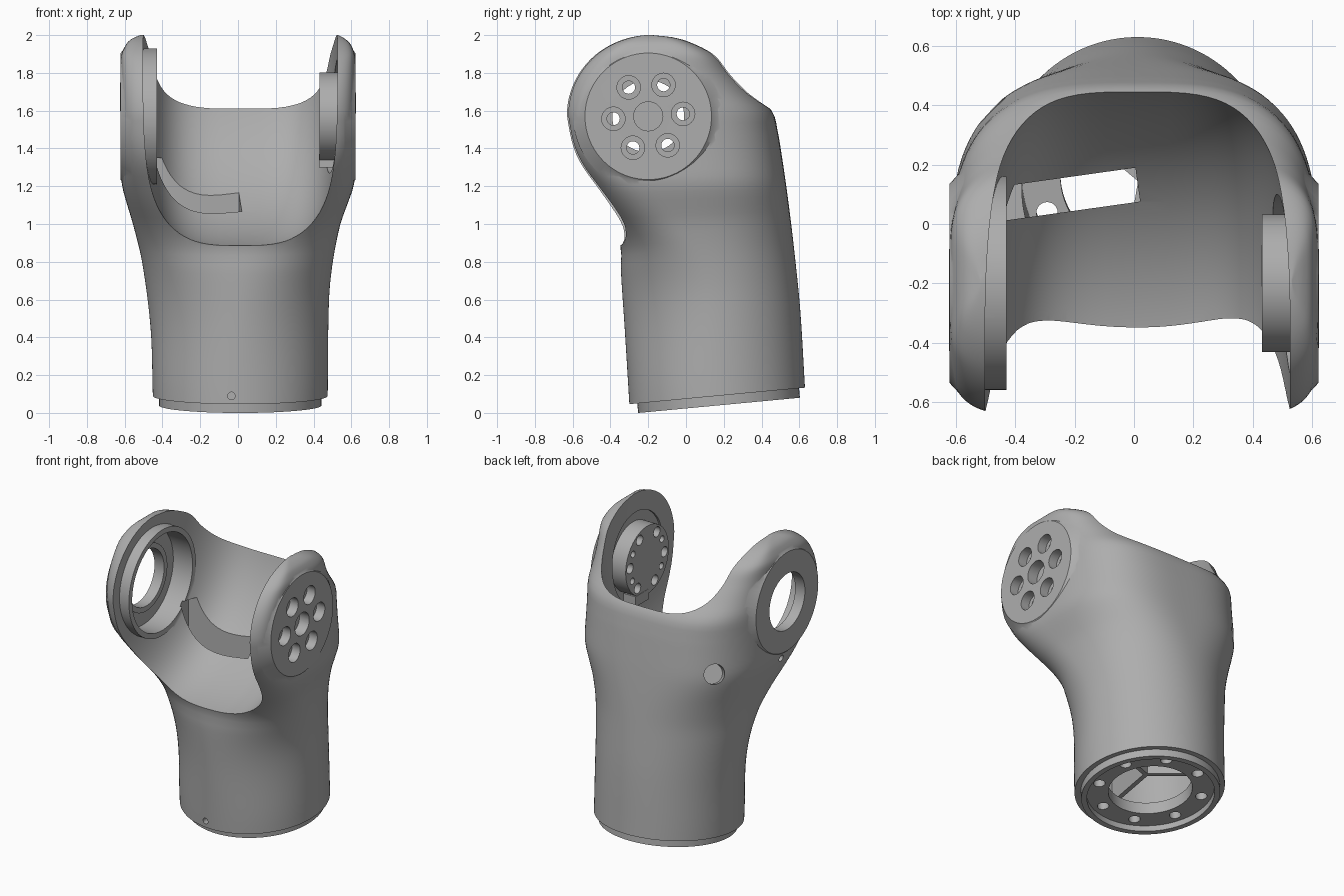
import bpy, bmesh, math
from mathutils import Vector, Matrix

cube = bpy.data.objects.get("Cube")
if cube:
    bpy.data.objects.remove(cube, do_unlink=True)

grey = bpy.data.materials.new("plain grey")
grey.use_nodes = True
COLOUR = (0.42, 0.42, 0.42, 1)
grey.diffuse_color = COLOUR
grey.node_tree.nodes["Principled BSDF"].inputs["Base Color"].default_value = COLOUR

MID = 0.012                             # centre line of the link
TAU = math.tau
HEAD = Vector((0, -0.2, 1.57))          # joint axis
BASE = Vector((MID, 0.175, 0.04))       # centre of the slanted foot
UP = Vector((0, -0.094, 1)).normalized()
X = Vector((1, 0, 0))


def make(name, bm):
    bmesh.ops.recalc_face_normals(bm, faces=bm.faces)
    me = bpy.data.meshes.new(name)
    bm.to_mesh(me)
    bm.free()
    me.materials.append(grey)
    ob = bpy.data.objects.new(name, me)
    bpy.context.collection.objects.link(ob)
    return ob


def loft(name, rings):
    bm = bmesh.new()
    loops = [[bm.verts.new(p) for p in ring] for ring in rings]
    n = len(loops[0])
    for a, b in zip(loops, loops[1:]):
        for i in range(n):
            j = (i + 1) % n
            bm.faces.new((a[i], a[j], b[j], b[i]))
    bm.faces.new(loops[0])
    bm.faces.new(loops[-1])
    return make(name, bm)


def rods(name, specs, axis, seg=48, flare=0):
    """Cylinders along axis, each (start, radius, length); flare widens the start."""
    bm = bmesh.new()
    turn = Vector((0, 0, 1)).rotation_difference(axis).to_matrix().to_4x4()
    for start, r, length in specs:
        place = Matrix.Translation(start + axis * length / 2) @ turn
        bmesh.ops.create_cone(bm, cap_ends=True, segments=seg, radius1=r + flare,
                              radius2=r, depth=length, matrix=place)
    return make(name, bm)


def box(name, centre, size, spin=0):
    bm = bmesh.new()
    place = (Matrix.Translation(centre) @ Matrix.Rotation(spin, 4, 'Z')
             @ Matrix.Diagonal((*size, 1)))
    bmesh.ops.create_cube(bm, size=1, matrix=place)
    return make(name, bm)


def combine(target, tool, mode='DIFFERENCE'):
    mod = target.modifiers.new("combine", 'BOOLEAN')
    mod.operation, mod.object, mod.solver = mode, tool, 'EXACT'
    bpy.context.view_layer.objects.active = target
    bpy.ops.object.modifier_apply(modifier=mod.name)
    bpy.data.objects.remove(tool, do_unlink=True)


def curve(points, s):
    """Smooth interpolation through (height, value) points."""
    if s <= points[0][0]:
        return points[0][1]
    for i in range(len(points) - 1):
        (a, va), (b, vb) = points[i], points[i + 1]
        if s <= b:
            p, q = points[max(i - 1, 0)], points[min(i + 2, len(points) - 1)]
            h = b - a
            ma = (vb - p[1]) / (b - p[0]) * h
            mb = (q[1] - va) / (q[0] - a) * h
            t = (s - a) / h
            return (va * (1 - t) ** 2 * (1 + 2 * t) + vb * t * t * (3 - 2 * t)
                    + ma * t * (1 - t) ** 2 - mb * t * t * (1 - t))
    return points[-1][1]


# Outer skin: blended sections from round foot to wide fork
FRONT = [(.09, -.3), (.5, -.325), (.8, -.345), (.9, -.345), (1, -.385), (1.1, -.455),
         (1.2, -.522), (1.3, -.585), (1.4, -.622), (1.57, -.652)]
BACK = [(.09, .63), (.5, .605), (.8, .575), (1.2, .53), (1.4, .502), (1.5, .485), (1.6, .457),
        (1.7, .362), (1.8, .265), (1.9, .165), (1.96, .045), (1.99, -.06), (2, -.17)]
LEFT = [(.09, .463), (.6, .47), (.8, .49), (1, .53), (1.1, .565), (1.2, .6),
        (1.28, .608), (1.88, .608), (1.95, .585), (1.98, .555), (2, .52)]
RIGHT = [(.09, .463), (.45, .475), (.8, .52), (1, .568), (1.1, .598), (1.2, .625),
         (1.28, .632), (1.88, .632), (1.95, .605), (1.98, .575), (2, .53)]
SPLIT = [(.09, .165), (.7, .12), (1.2, -.1), (1.5, -.2), (2, -.2)]
SQUARE_FRONT = [(.09, 2), (.8, 2), (1.2, 3.5), (1.5, 6), (2, 6)]
SQUARE_BACK = [(.09, 2), (.8, 2.1), (1.2, 2.8), (1.6, 3.2), (1.8, 3.8), (2, 6)]
SLANT = [(.09, .094), (.8, .09), (1.3, 0), (2, 0)]


def section(s, count=112):
    mid = curve(SPLIT, s)
    front, back = curve(FRONT, s), curve(BACK, s)
    if s > HEAD.z:
        front = HEAD.y - 0.452 * math.sqrt(max(1 - ((s - HEAD.z) / 0.43) ** 2, 1e-5))
    ring = []
    for i in range(count):
        a = TAU * (i + 0.5) / count
        c, d = math.cos(a), math.sin(a)
        n = curve(SQUARE_BACK if d > 0 else SQUARE_FRONT, s)
        w = curve(LEFT if c > 0 else RIGHT, s)
        x = MID + math.copysign(w * abs(c) ** (2 / n), c)
        reach = back - mid if d > 0 else front - mid
        y = mid + reach * abs(d) ** (2 / n)
        ring.append((x, y, s + curve(SLANT, s) * (y - mid)))
    return ring


ROWS = 60
body = loft("link_body", [section(.09 + 1.91 * math.sin(k / ROWS * math.pi / 2))
                          for k in range(ROWS + 1)])

# Rounded opening between the fork arms
rings = []
for k in range(1, 48):
    a = math.pi * k / 48
    x = MID - math.copysign(0.515 * abs(math.cos(a)) ** (2 / 3.5), math.cos(a))
    r = math.sin(a) ** (2 / 3.5)
    rings.append([(x, -0.52 + r * math.cos(TAU * j / 128), 1.87 + r * math.sin(TAU * j / 128))
                  for j in range(128)])
combine(body, loft("opening_cutter", rings))


def at(x, radius=0, angle=0):
    return Vector((x, HEAD.y + radius * math.cos(angle), HEAD.z + radius * math.sin(angle)))


# Flat side plates with bevelled shoulders, and foot collar
for sign in (1, -1):
    combine(body, rods("side_plate", [(at(sign * .565), .335, .057)], X * sign, 96, .062), 'UNION')
combine(body, rods("collar", [(BASE, .43, .15)], UP, 96), 'UNION')

# Right arm: bearing ring with recess and open bore
combine(body, rods("bearing_ring", [(at(-.57), .36, .14)], X, 96), 'UNION')
combine(body, rods("bearing_recess", [(at(-.575), .325, .3)], X, 96))
combine(body, rods("bearing_lip", [(at(-.6), .225, .05)], X, 96), 'UNION')
combine(body, rods("bearing_bore", [(at(-.7), .19, .3)], X, 96))

# Left arm: recess and drive boss with counterbored bolt circle
combine(body, rods("boss_recess", [(at(.3), .3, .24)], X, 96))
combine(body, rods("boss", [(at(.432), .232, .16)], X, 96), 'UNION')
bolts = [math.radians(4 + 60 * k) for k in range(6)]
combine(body, rods("bolt_cutter", [(at(.4, .185, a), .034, .3) for a in bolts], X, 24))
combine(body, rods("counterbore_cutter", [(at(.56, .185, a), .062, .1) for a in bolts]
                   + [(at(.55), .077, .1)], X, 32))
combine(body, rods("dowel_cutter", [(at(.4, .18, bolts[k] + .5), .022, .06)
                                    for k in (0, 2, 3, 5)], X, 16))

# Hollow foot: cavity, mounting flange and bolt holes
side = UP.cross(X)
combine(body, rods("cavity_cutter", [(BASE + UP * .12, .39, .62)], UP, 96))
combine(body, rods("foot_recess", [(BASE - UP * .1, .395, .14)], UP, 96))
combine(body, rods("foot_bore", [(BASE - UP * .1, .26, .3)], UP, 96))
combine(body, rods("foot_bolt_cutter",
                   [(BASE + (X * math.cos(a) + side * math.sin(a)) * .33, .036, .2)
                    for a in [TAU * (k + .5) / 8 for k in range(8)]], UP, 24))

# Cable slot and small drilled holes
combine(body, box("slot_cutter", Vector((-.22, .1, 1.0)), (.47, .115, .7), math.radians(8)))
combine(body, rods("pin_cutter", [(Vector((-.035, -.4, .09)), .02, .15)], Vector((0, 1, 0)), 20))
combine(body, rods("side_hole_cutter", [(Vector((-.7, -.15, 1.2)), .022, .15)], X, 20))
combine(body, rods("cable_hole_cutter", [(Vector((-.54, .44, 1.29)), .065, .18)],
                   Vector((.65, -.65, -.35)).normalized(), 32))

# Stiffening ribs inside the foot and a stop tab by the boss
for k in range(3):
    a = math.radians(20 + 120 * k)
    box("inner_rib_%d" % (k + 1),
        Vector((.03 + .19 * math.cos(a), .15 + .19 * math.sin(a), .29)), (.4, .03, .2), a)
box("stop_tab", Vector((.475, -.14, 1.335)), (.09, .14, .07))

bpy.ops.object.select_all(action='DESELECT')
body.select_set(True)
bpy.context.view_layer.objects.active = body
bpy.ops.object.shade_smooth_by_angle(angle=math.radians(32))
